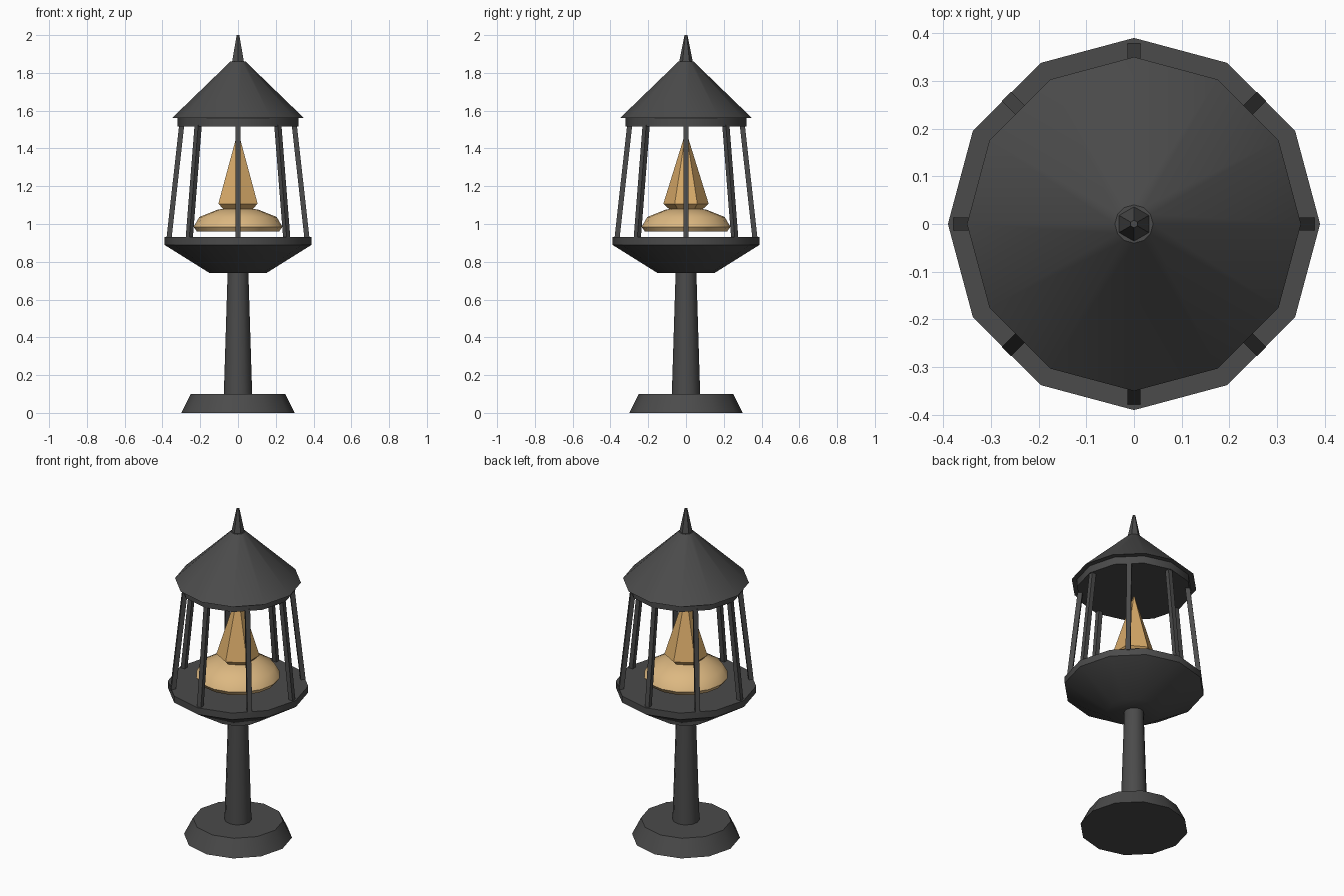
import bpy, bmesh, math
from mathutils import Vector

if "Cube" in bpy.data.objects:
    bpy.data.objects.remove(bpy.data.objects["Cube"])


def material(name, color):
    m = bpy.data.materials.new(name)
    m.diffuse_color = (*color, 1)
    m.use_nodes = True
    m.node_tree.nodes["Principled BSDF"].inputs["Base Color"].default_value = m.diffuse_color
    return m


iron = material("dark_iron", (0.07, 0.07, 0.07))
amber = material("amber_glow", (0.68, 0.40, 0.14))
pale = material("pale_amber", (0.72, 0.48, 0.22))


def finish(name, bm, mat, smooth):
    bmesh.ops.recalc_face_normals(bm, faces=bm.faces)
    mesh = bpy.data.meshes.new(name)
    bm.to_mesh(mesh)
    bm.free()
    ob = bpy.data.objects.new(name, mesh)
    bpy.context.collection.objects.link(ob)
    mesh.materials.append(mat)
    if smooth:
        bpy.ops.object.select_all(action='DESELECT')
        ob.select_set(True)
        bpy.context.view_layer.objects.active = ob
        bpy.ops.object.shade_smooth_by_angle(angle=math.radians(smooth))
    return ob


def lathe(name, profile, sides, mat, smooth=0):
    """Stack rings of (radius, height), first vertex on +y, with capped ends."""
    bm = bmesh.new()
    rings = []
    for r, z in profile:
        angles = [math.pi / 2 + math.tau * i / sides for i in range(sides)]
        rings.append([bm.verts.new((r * math.cos(a), r * math.sin(a), z)) for a in angles])
    for low, high in zip(rings, rings[1:]):
        for i in range(sides):
            j = (i + 1) % sides
            bm.faces.new((low[i], low[j], high[j], high[i]))
    bm.faces.new(rings[0][::-1])
    bm.faces.new(rings[-1])
    return finish(name, bm, mat, smooth)


# Foot, post and bowl
lathe("foot", [(0.30, 0), (0.25, 0.10)], 12, iron, 35)
lathe("post", [(0.075, 0.10), (0.055, 0.74)], 12, iron, 35)
lathe("bowl", [(0.15, 0.74), (0.39, 0.89), (0.39, 0.93)], 12, iron, 35)

# Roof with its lower band and finial
lathe("roof_band", [(0.32, 1.515), (0.32, 1.56)], 12, iron, 35)
lathe("roof", [(0.35, 1.56), (0.04, 1.86)], 12, iron, 35)
lathe("finial", [(0.037, 1.855), (0.008, 2.0)], 6, iron)

# Glowing dish and flame
lathe("glow_dish", [(0.218, 0.96), (0.235, 0.985), (0.205, 1.037),
                    (0.11, 1.075), (0.02, 1.09)], 16, pale, 50)
lathe("flame", [(0.09, 1.08), (0.12, 1.107), (0.004, 1.48)], 6, amber)

# Eight leaning cage bars
for k in range(8):
    a = math.tau * k / 8
    out = Vector((math.cos(a), math.sin(a), 0))
    side = Vector((-out.y, out.x, 0))
    bm = bmesh.new()
    ends = []
    for r, z in ((0.365, 0.925), (0.298, 1.525)):
        ends.append([bm.verts.new(out * (r + u * 0.0135) + side * v * 0.0135 + Vector((0, 0, z)))
                     for u, v in ((-1, -1), (1, -1), (1, 1), (-1, 1))])
    for i in range(4):
        j = (i + 1) % 4
        bm.faces.new((ends[0][i], ends[0][j], ends[1][j], ends[1][i]))
    bm.faces.new(ends[0][::-1])
    bm.faces.new(ends[1])
    finish(f"cage_bar_{k + 1}", bm, iron, 0)
